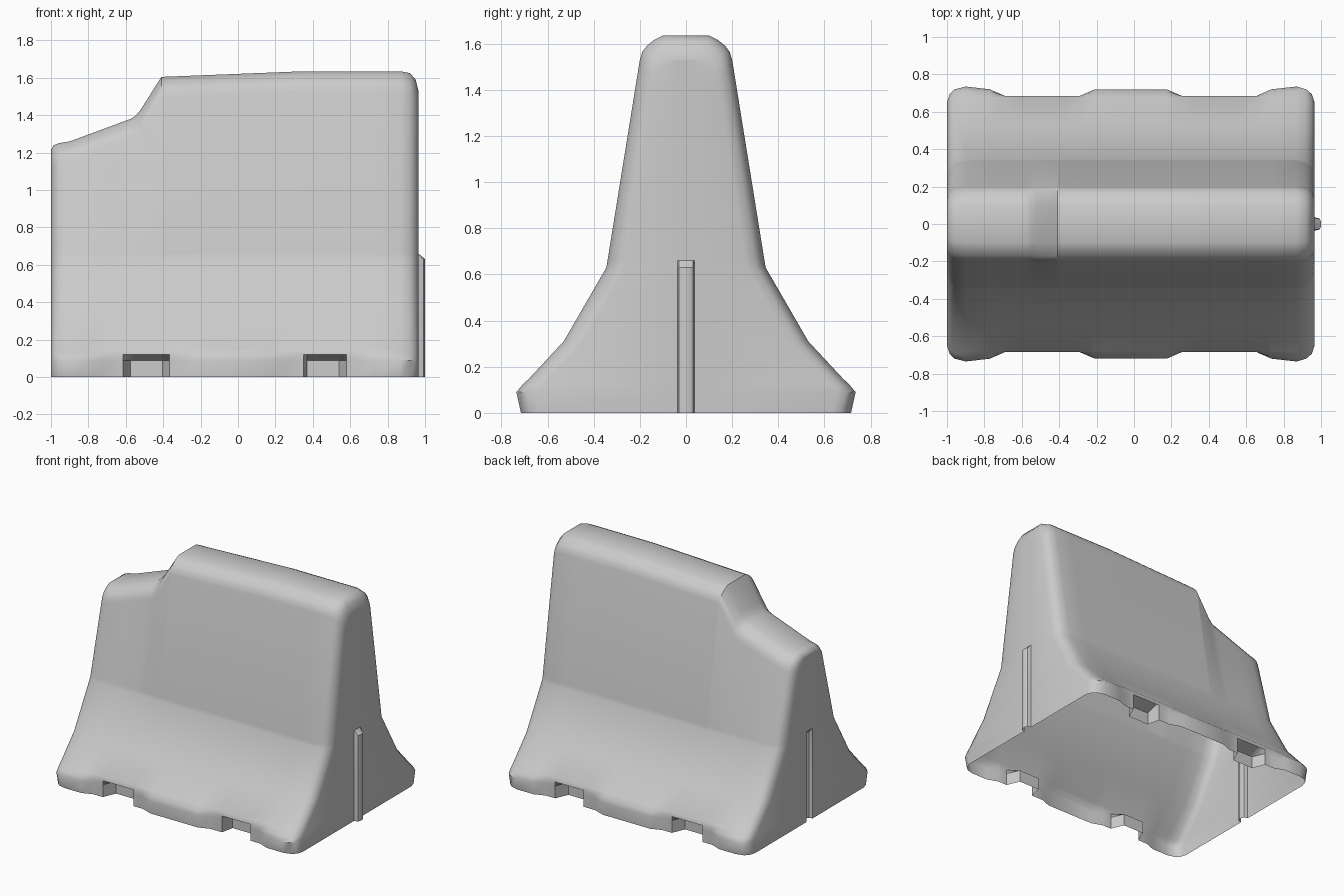
import bpy, bmesh, math

if "Cube" in bpy.data.objects:
    bpy.data.objects.remove(bpy.data.objects["Cube"])

# Top outline along x: (x, top height, end rounding inset)
TOP = [(-1, 1.215, .085), (-.985, 1.24, .04), (-.96, 1.25, .015), (-.9, 1.26, 0),
       (-.575, 1.38, 0), (-.55, 1.395, 0), (-.52, 1.43, 0), (-.41, 1.605, 0),
       (.35, 1.635, 0), (.87, 1.635, 0), (.92, 1.625, .015), (.95, 1.59, .04),
       (.965, 1.53, .085)]
# Half cross-section (y, z) below the shoulder
SIDE = [(.715, 0), (.735, .09), (.71, .12), (.679, .15), (.53, .31),
        (.345, .63), (.340, .66)]
# Rounded shoulder (y, drop below the top)
SHOULDER = [(.2, .105), (.189, .07), (.17, .045), (.14, .02), (.1, 0)]
POCKETS = (-.49, .455)   # fork pocket centres


def top_at(x):
    for (xa, ha, ea), (xb, hb, eb) in zip(TOP, TOP[1:]):
        if x <= xb + 1e-6:
            t = (x - xa) / (xb - xa)
            return ha + t * (hb - ha), ea + t * (eb - ea)


def half_section(x):
    h, inset = top_at(x)
    pts = []
    for i, (y, z) in enumerate(SIDE):
        if i == 1 and -.78 < x < .75:
            y = .72
        for c in POCKETS:
            d = abs(x - c)
            if d < .21 and i <= 2:
                y = .685                      # shallow flat recess
            if d < .09 and i <= 1:
                y = .59                       # pocket back wall
        if i == 6:                            # keep on the upper slope
            y = .345 - .145 * .03 / (h - .105 - .63)
        pts.append((y, z))
    pts += [(y, h - d) for y, d in SHOULDER]
    return [(y - inset * min(1, y / .3), z) for y, z in pts]


xs = {x for x, _, _ in TOP}
for c in POCKETS:
    for o in (.28, .2, .125, .085):
        xs |= {round(c - o, 3), round(c + o, 3)}
xs = sorted(xs)

bm = bmesh.new()


def grid(rows):
    vs = [[bm.verts.new(p) for p in r] for r in rows]
    for a, b in zip(vs, vs[1:]):
        for i in range(len(a) - 1):
            bm.faces.new((a[i], b[i], b[i + 1], a[i + 1]))


# Open-bottomed shell lofted along x
rows = []
for x in xs:
    half = half_section(x)
    rows.append([(x, -y, z) for y, z in half] +
                [(x, y, z) for y, z in reversed(half)])
grid(rows)

# End walls: tongue on the right, matching groove on the left
for x in (xs[0], xs[-1]):
    cap = []
    for i, (y, z) in enumerate(half_section(x)):
        d = .035 if i <= 5 else 0
        cap.append([(x, -y, z), (x, -.036, z), (x + d * .75, -.03, z), (x + d, -.014, z),
                    (x + d, .014, z), (x + d * .75, .03, z), (x, .036, z), (x, y, z)])
    grid(cap)

bmesh.ops.remove_doubles(bm, verts=bm.verts, dist=1e-4)
bmesh.ops.recalc_face_normals(bm, faces=bm.faces)
# make sure the shell faces outward
top = max(bm.faces, key=lambda f: f.calc_center_median().z)
if top.normal.z < 0:
    bmesh.ops.reverse_faces(bm, faces=bm.faces)
me = bpy.data.meshes.new("barrier_shell")
bm.to_mesh(me)
bm.free()
ob = bpy.data.objects.new("barrier_shell", me)
bpy.context.collection.objects.link(ob)
bpy.context.view_layer.objects.active = ob
ob.select_set(True)
bpy.ops.object.shade_smooth_by_angle(angle=math.radians(42))
